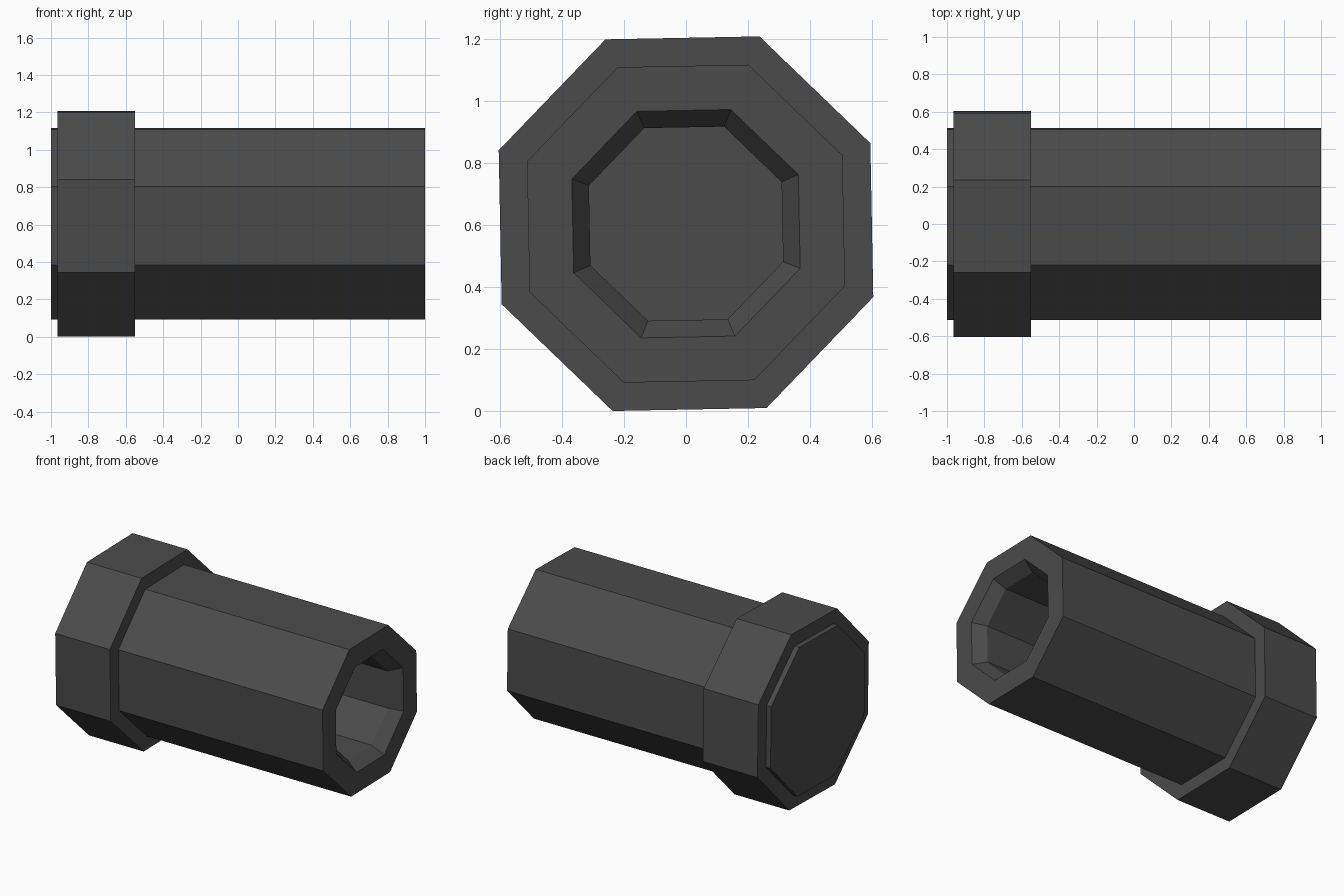
import bpy
import bmesh
from math import cos, sin, radians

SIDES = 8
TURN = radians(23.6)   # octagon sits almost flat, with a slight twist
AXIS_Z = 0.604

cube = bpy.data.objects.get("Cube")
if cube:
    bpy.data.objects.remove(cube, do_unlink=True)

grey = bpy.data.materials.new("dark_grey")
grey.use_nodes = True
colour = (0.07, 0.07, 0.07, 1)
grey.diffuse_color = colour
grey.node_tree.nodes["Principled BSDF"].inputs["Base Color"].default_value = colour


def octagon_lathe(name, profile, closed=False):
    """Sweep (x, radius) points around the x axis; cap the ends unless closed."""
    bm = bmesh.new()
    rings = []
    for x, r in profile:
        angles = [TURN + radians(360 / SIDES * i) for i in range(SIDES)]
        rings.append([bm.verts.new((x, r * cos(a), r * sin(a))) for a in angles])
    pairs = list(zip(rings, rings[1:]))
    if closed:
        pairs.append((rings[-1], rings[0]))
    else:
        bm.faces.new(rings[0])
        bm.faces.new(rings[-1])
    for a, b in pairs:
        for i in range(SIDES):
            j = (i + 1) % SIDES
            bm.faces.new((a[i], a[j], b[j], b[i]))
    bmesh.ops.recalc_face_normals(bm, faces=bm.faces)
    mesh = bpy.data.meshes.new(name)
    bm.to_mesh(mesh)
    bm.free()
    mesh.materials.append(grey)
    obj = bpy.data.objects.new(name, mesh)
    obj.location.z = AXIS_Z
    bpy.context.collection.objects.link(obj)
    return obj


# Barrel: closed back end, open front with a chamfered mouth and deep bore
octagon_lathe("barrel", [(-1, 0.55), (1, 0.55), (1, 0.395),
                         (0.92, 0.336), (-0.85, 0.336)])

# Collar: wide ring near the closed end
octagon_lathe("collar", [(-0.965, 0.54), (-0.965, 0.648),
                         (-0.55, 0.648), (-0.55, 0.54)], closed=True)
